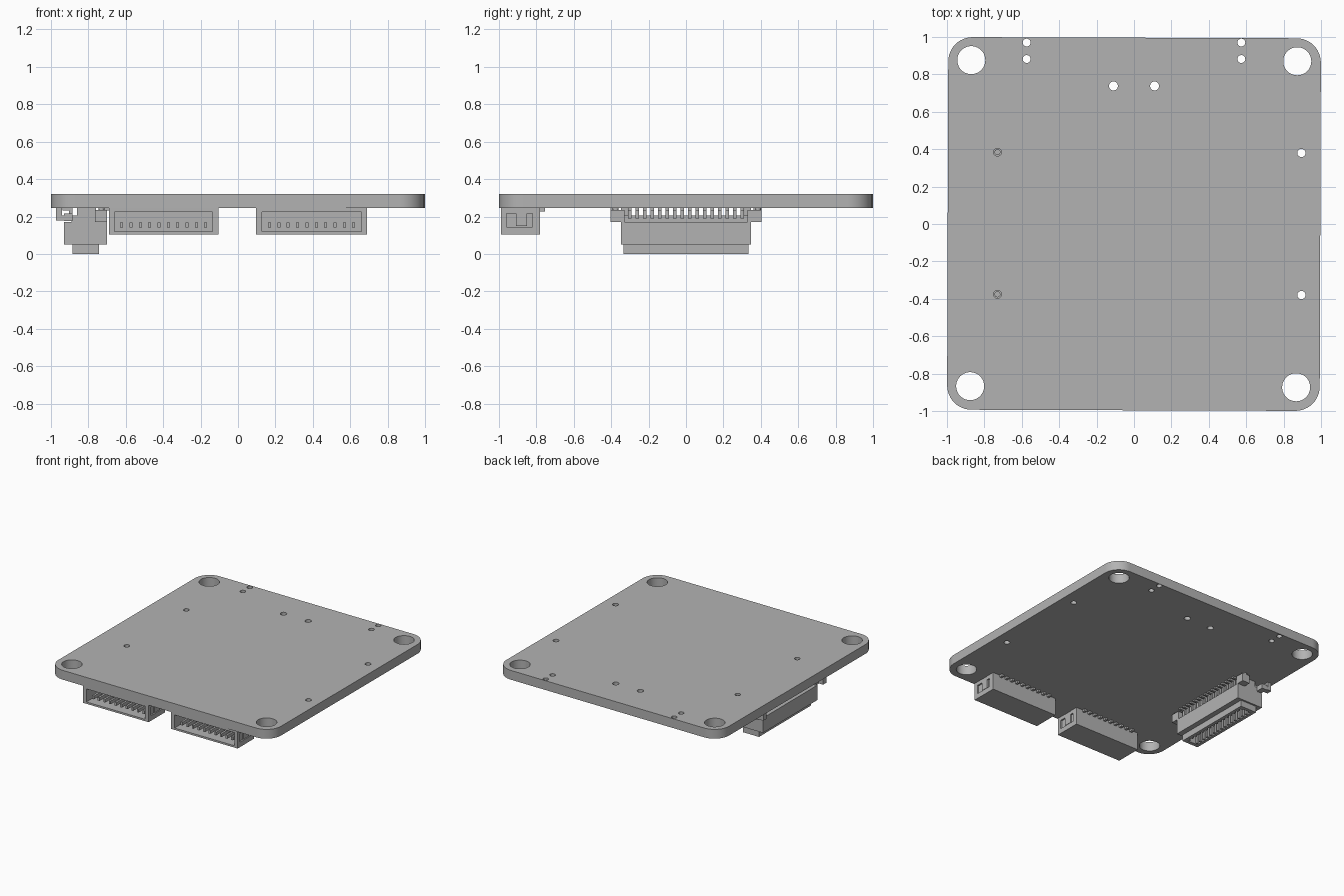
import bpy, bmesh, math
from mathutils import Matrix, Vector

if "Cube" in bpy.data.objects:
    bpy.data.objects.remove(bpy.data.objects["Cube"], do_unlink=True)

grey = bpy.data.materials.new("light grey")
grey.use_nodes = True
grey.diffuse_color = (0.45, 0.45, 0.45, 1)
grey.node_tree.nodes["Principled BSDF"].inputs["Base Color"].default_value = grey.diffuse_color


def add_box(bm, x0, x1, y0, y1, z0, z1):
    size = Matrix.Diagonal((x1 - x0, y1 - y0, z1 - z0, 1))
    centre = Matrix.Translation(((x0 + x1) / 2, (y0 + y1) / 2, (z0 + z1) / 2))
    bmesh.ops.create_cube(bm, size=1, matrix=centre @ size)


def add_cylinder(bm, x, y, r, z0, z1, sides=24):
    bmesh.ops.create_cone(bm, cap_ends=True, segments=sides, radius1=r, radius2=r, depth=z1 - z0,
                          matrix=Matrix.Translation((x, y, (z0 + z1) / 2)))


def finish(name, bm):
    mesh = bpy.data.meshes.new(name)
    bm.to_mesh(mesh)
    bm.free()
    mesh.materials.append(grey)
    obj = bpy.data.objects.new(name, mesh)
    bpy.context.collection.objects.link(obj)
    return obj


def boxes(name, parts):
    bm = bmesh.new()
    for p in parts:
        add_box(bm, *p)
    return finish(name, bm)


def cut(obj, cutter):
    mod = obj.modifiers.new("cut", "BOOLEAN")
    mod.operation, mod.solver, mod.object = "DIFFERENCE", "EXACT", cutter
    bpy.context.view_layer.objects.active = obj
    bpy.ops.object.modifier_apply(modifier=mod.name)
    bpy.data.objects.remove(cutter, do_unlink=True)


BOTTOM, TOP = 0.245, 0.32

# Circuit board: rounded square plate, very slightly turned
bm = bmesh.new()
outline = []
for k, (sx, sy) in enumerate([(1, 1), (-1, 1), (-1, -1), (1, -1)]):
    for i in range(13):
        a = math.radians(90 * k + 7.5 * i)
        outline.append(bm.verts.new((sx * 0.866 + 0.13 * math.cos(a),
                                     sy * 0.866 + 0.13 * math.sin(a), BOTTOM)))
face = bm.faces.new(outline)
ext = bmesh.ops.extrude_face_region(bm, geom=[face])
bmesh.ops.translate(bm, vec=(0, 0, TOP - BOTTOM),
                    verts=[v for v in ext["geom"] if isinstance(v, bmesh.types.BMVert)])
bmesh.ops.recalc_face_normals(bm, faces=bm.faces)
bmesh.ops.rotate(bm, verts=bm.verts, cent=Vector(), matrix=Matrix.Rotation(math.radians(-0.2), 3, "Z"))
board = finish("circuit_board", bm)

# Mounting holes and small drilled holes
bm = bmesh.new()
for x, y in [(-0.87, 0.876), (0.873, 0.87), (-0.876, -0.867), (0.867, -0.873)]:
    add_cylinder(bm, x, y, 0.075, 0.2, 0.4, 40)
for s in (-1, 1):
    for y in (0.97, 0.882):
        add_cylinder(bm, s * 0.574, y, 0.021, 0.2, 0.4)
    add_cylinder(bm, s * 0.11, 0.738, 0.024, 0.2, 0.4)
    add_cylinder(bm, 0.895, s * 0.38, 0.022, 0.2, 0.4)
    add_cylinder(bm, -0.73, s * 0.38 + 0.004, 0.021, 0.2, 0.4)
cut(board, finish("hole_cutter", bm))
bpy.ops.object.select_all(action="DESELECT")
board.select_set(True)
bpy.context.view_layer.objects.active = board
bpy.ops.object.shade_smooth_by_angle(angle=math.radians(30))


# Side-entry connectors along the front edge
def front_connector(side, x0, x1):
    shell = boxes(side + "_connector_shell", [(x0, x1, -0.99, -0.78, 0.105, BOTTOM)])
    cut(shell, boxes("cavity_cutter", [(x0 + 0.03, x1 - 0.03, -1.1, -0.83, 0.12, 0.225)]))
    # Shallow pocket in each end and a notch beside the board
    for x in (x0, x1):
        cut(shell, boxes("pocket_cutter", [(x - 0.012, x + 0.012, -0.96, -0.82, 0.145, 0.215)]))
        cut(shell, boxes("notch_cutter", [(x - 0.02, x + 0.02, -0.91, -0.85, 0.2, 0.3)]))
    boxes(side + "_connector_end_tabs",
          [(x - 0.011, x + 0.011, -0.91, -0.85, 0.15, BOTTOM) for x in (x0 + 0.013, x1 - 0.013)])
    # Contact pins inside, solder leads behind
    middle = (x0 + x1) / 2
    pins, leads = [], []
    for i in range(10):
        x = middle + (i - 4.5) * 0.05
        pins.append((x - 0.008, x + 0.008, -0.96, -0.82, 0.142, 0.168))
        leads.append((x - 0.01, x + 0.01, -0.79, -0.755, 0.228, BOTTOM))
    boxes(side + "_connector_pins", pins)
    boxes(side + "_connector_leads", leads)


front_connector("right", -0.69, -0.105)
front_connector("left", 0.097, 0.69)

# Mating connector: wide body, narrow collar and a long slot from below
body = boxes("header_body", [(-0.93, -0.70, -0.347, 0.347, 0.05, 0.17)])
collar = boxes("header_collar", [(-0.885, -0.742, -0.333, 0.333, 0, 0.05)])
for part in (body, collar):
    cut(part, boxes("slot_cutter", [(-0.862, -0.766, -0.305, 0.305, -0.1, 0.13)]))
boxes("header_upper_block", [(-0.89, -0.735, -0.347, 0.347, 0.17, 0.205)])
boxes("header_end_blocks", [(-0.862, -0.76, s * 0.33 - 0.017, s * 0.33 + 0.017, 0.205, BOTTOM)
                            for s in (-1, 1)])

# Slot contacts and bent leads on both long sides
contacts, leads = [], []
for i in range(16):
    y = (i - 7.5) * 0.04
    for s in (-1, 1):
        mid = -0.814
        inner, outer = sorted((mid + s * 0.03, mid + s * 0.05))
        contacts.append((inner, outer, y - 0.009, y + 0.009, 0.004, 0.13))
        a, b = sorted((mid + s * 0.07, mid + s * 0.09))
        leads.append((a, b, y - 0.009, y + 0.009, 0.19, BOTTOM))
        a, b = sorted((mid + s * 0.07, mid + s * 0.125))
        leads.append((a, b, y - 0.009, y + 0.009, 0.232, BOTTOM))
boxes("header_contacts", contacts)
boxes("header_leads", leads)

# End ears, solder tabs and locating pegs through the board
ears, tabs = [], []
for s in (-1, 1):
    a, b = sorted((s * 0.33, s * 0.403))
    ears.append((-0.765, -0.70, a, b, 0.17, 0.235))
    ears.append((-0.93, -0.885, a, b, 0.175, 0.215))
    a, b = sorted((s * 0.36, s * 0.403))
    tabs.append((-0.972, -0.92, a, b, 0.18, 0.205))
    tabs.append((-0.972, -0.94, a, b, 0.19, BOTTOM))
boxes("header_ears", ears)
boxes("header_solder_tabs", tabs)
bm = bmesh.new()
for s in (-1, 1):
    add_cylinder(bm, -0.73, s * 0.38 + 0.004, 0.016, 0.23, 0.29)
finish("header_pegs", bm)
